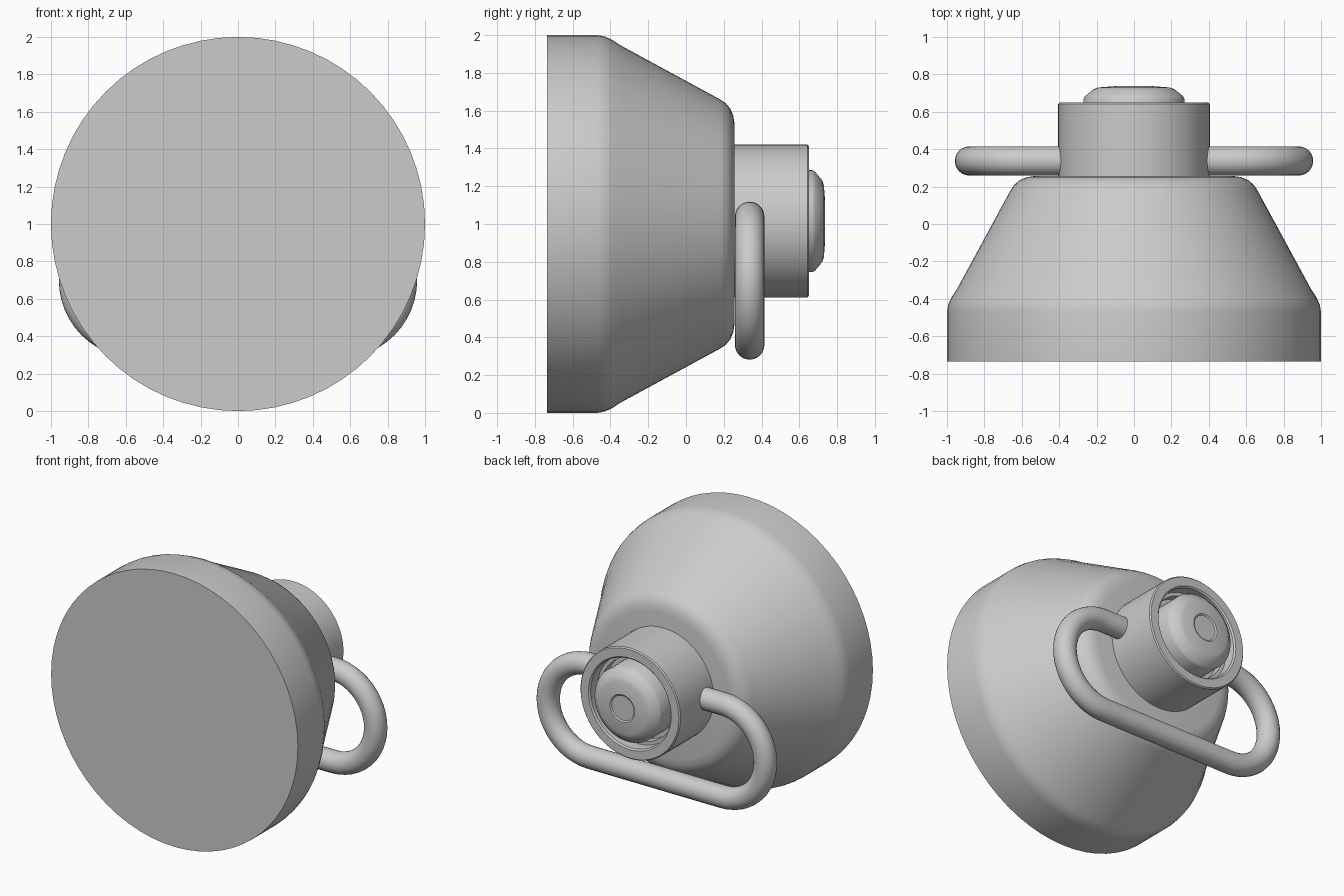
import bpy, bmesh
from math import pi, sin, cos, radians
from mathutils import Vector

if "Cube" in bpy.data.objects:
    bpy.data.objects.remove(bpy.data.objects["Cube"])


def smooth(obj, angle=32):
    bpy.ops.object.select_all(action='DESELECT')
    obj.select_set(True)
    bpy.context.view_layer.objects.active = obj
    bpy.ops.object.shade_smooth_by_angle(angle=radians(angle))


def lathe(name, profile, z, steps=64):
    """Revolve (radius, y) points around the y axis at height z."""
    bm = bmesh.new()
    verts = [bm.verts.new((0, y, r)) for r, y in profile]
    edges = [bm.edges.new(pair) for pair in zip(verts, verts[1:])]
    bmesh.ops.spin(bm, geom=verts + edges, cent=(0, 0, 0), axis=(0, 1, 0),
                   angle=2 * pi, steps=steps)
    bmesh.ops.remove_doubles(bm, verts=bm.verts, dist=1e-5)
    bmesh.ops.recalc_face_normals(bm, faces=bm.faces)
    mesh = bpy.data.meshes.new(name)
    bm.to_mesh(mesh)
    bm.free()
    obj = bpy.data.objects.new(name, mesh)
    obj.location.z = z
    bpy.context.collection.objects.link(obj)
    smooth(obj)
    return obj


def tube(name, path, radius, sides=24):
    """Sweep a circle along a path lying in an xz plane."""
    bm = bmesh.new()
    rings = []
    for i, p in enumerate(path):
        t = (path[min(i + 1, len(path) - 1)] - path[max(i - 1, 0)]).normalized()
        side = t.cross(Vector((0, 1, 0)))
        rings.append([bm.verts.new(p + radius * (side * cos(a) + Vector((0, 1, 0)) * sin(a)))
                      for a in (2 * pi * k / sides for k in range(sides))])
    for a, b in zip(rings, rings[1:]):
        for k in range(sides):
            n = (k + 1) % sides
            bm.faces.new((a[k], a[n], b[n], b[k]))
    bm.faces.new(rings[0])
    bm.faces.new(rings[-1])
    bmesh.ops.recalc_face_normals(bm, faces=bm.faces)
    mesh = bpy.data.meshes.new(name)
    bm.to_mesh(mesh)
    bm.free()
    obj = bpy.data.objects.new(name, mesh)
    bpy.context.collection.objects.link(obj)
    smooth(obj)
    return obj


# Tapered base with softened shoulders
lathe("base", [(0, -0.735), (1, -0.735), (1, -0.47), (0.993, -0.43), (0.975, -0.39),
               (0.945, -0.345), (0.66, 0.18), (0.64, 0.21), (0.61, 0.235),
               (0.575, 0.25), (0.53, 0.257), (0, 0.257)], 1.0)

# Hollow socket with a stepped recess
AXIS_Z = 1.015
lathe("socket", [(0, 0.24), (0.405, 0.24), (0.405, 0.642), (0.397, 0.65), (0.335, 0.65),
                 (0.325, 0.64), (0.325, 0.56), (0.30, 0.56), (0.30, 0.50), (0, 0.50)], AXIS_Z)

# Push button, domed with a small flat centre
lathe("push_button", [(0, 0.49), (0.27, 0.49), (0.27, 0.67), (0.262, 0.683), (0.215, 0.722),
                      (0.19, 0.73), (0.10, 0.737), (0.09, 0.73), (0, 0.73)], AXIS_Z)

# Wire loop: right half path, mirrored to the left
R, CX, CZ, Y = 0.34, 0.54, 0.70, 0.337
half = [Vector((0.33, Y, CZ + R))]
half += [Vector((CX + R * sin(a), Y, CZ + R * cos(a)))
         for a in (pi * k / 24 for k in range(25))]
left = [Vector((-p.x, p.y, p.z)) for p in reversed(half)]
tube("strap_loop", half + left, 0.078)
